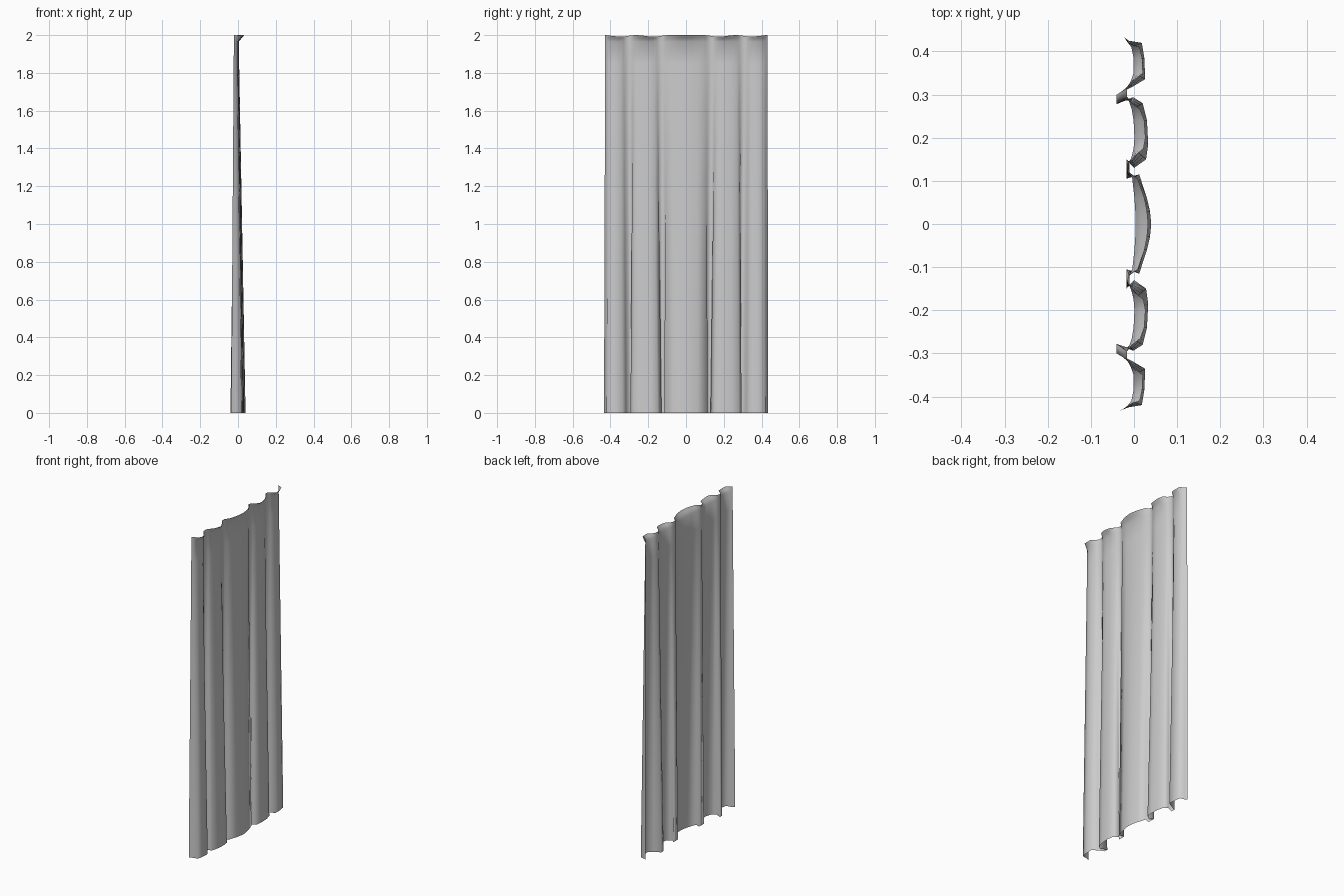
import bpy
import math

# half of the pleated outline: bottom x, bottom y, gathered-top x, gathered-top y
HALF = [
    (0.040, 0.000, 0.004, 0.000),
    (0.037, 0.030, 0.003, 0.030),
    (0.030, 0.060, 0.001, 0.060),
    (0.012, 0.115, -0.004, 0.105),
    (-0.017, 0.105, -0.011, 0.120),
    (-0.018, 0.150, -0.011, 0.140),
    (0.000, 0.130, -0.006, 0.155),
    (0.028, 0.150, -0.001, 0.175),
    (0.033, 0.185, 0.001, 0.200),
    (0.030, 0.240, -0.001, 0.240),
    (0.020, 0.280, -0.005, 0.265),
    (-0.002, 0.294, -0.010, 0.280),
    (-0.040, 0.278, -0.016, 0.295),
    (-0.040, 0.300, -0.016, 0.315),
    (-0.004, 0.318, -0.008, 0.330),
    (0.026, 0.336, -0.001, 0.350),
    (0.024, 0.385, -0.001, 0.385),
    (0.018, 0.420, -0.006, 0.410),
    (-0.012, 0.425, -0.014, 0.420),
    (-0.036, 0.434, -0.022, 0.428),
]
profile = [(bx, -by, tx, -ty) for bx, by, tx, ty in reversed(HALF[1:])] + HALF
bx, by, tx, ty = profile[-1]
profile[-1] = (-0.024, by, tx, 0.432)


def row(z):
    """Pleats narrow towards the gathered top, then flare at the lip."""
    t = min(z / 1.96, 1.0)
    lip = max(0.0, (z - 1.965) / 0.035)
    out = []
    for bx, by, tx, ty in profile:
        x = bx + (tx - bx) * t
        y = by + (ty - by) * t
        x += lip * 0.8 * max(0.0, bx - x)
        drop = lip * 0.008 * (0.5 + 0.5 * math.cos(y * 36.0)) * (abs(y) > 0.1)
        out.append((x, y, z - drop))
    return out


# curtain sheet
levels = [0, 0.4, 0.8, 1.2, 1.6, 1.85, 1.965, 1.985, 2.0]
verts = [v for z in levels for v in row(z)]
n = len(profile)
faces = [(r * n + i, r * n + i + 1, (r + 1) * n + i + 1, (r + 1) * n + i)
         for r in range(len(levels) - 1) for i in range(n - 1)]
mesh = bpy.data.meshes.new("curtain")
mesh.from_pydata(verts, [], faces)
curtain = bpy.data.objects.new("curtain", mesh)
bpy.context.collection.objects.link(curtain)
bpy.context.view_layer.objects.active = curtain
curtain.select_set(True)
bpy.ops.object.shade_smooth()
